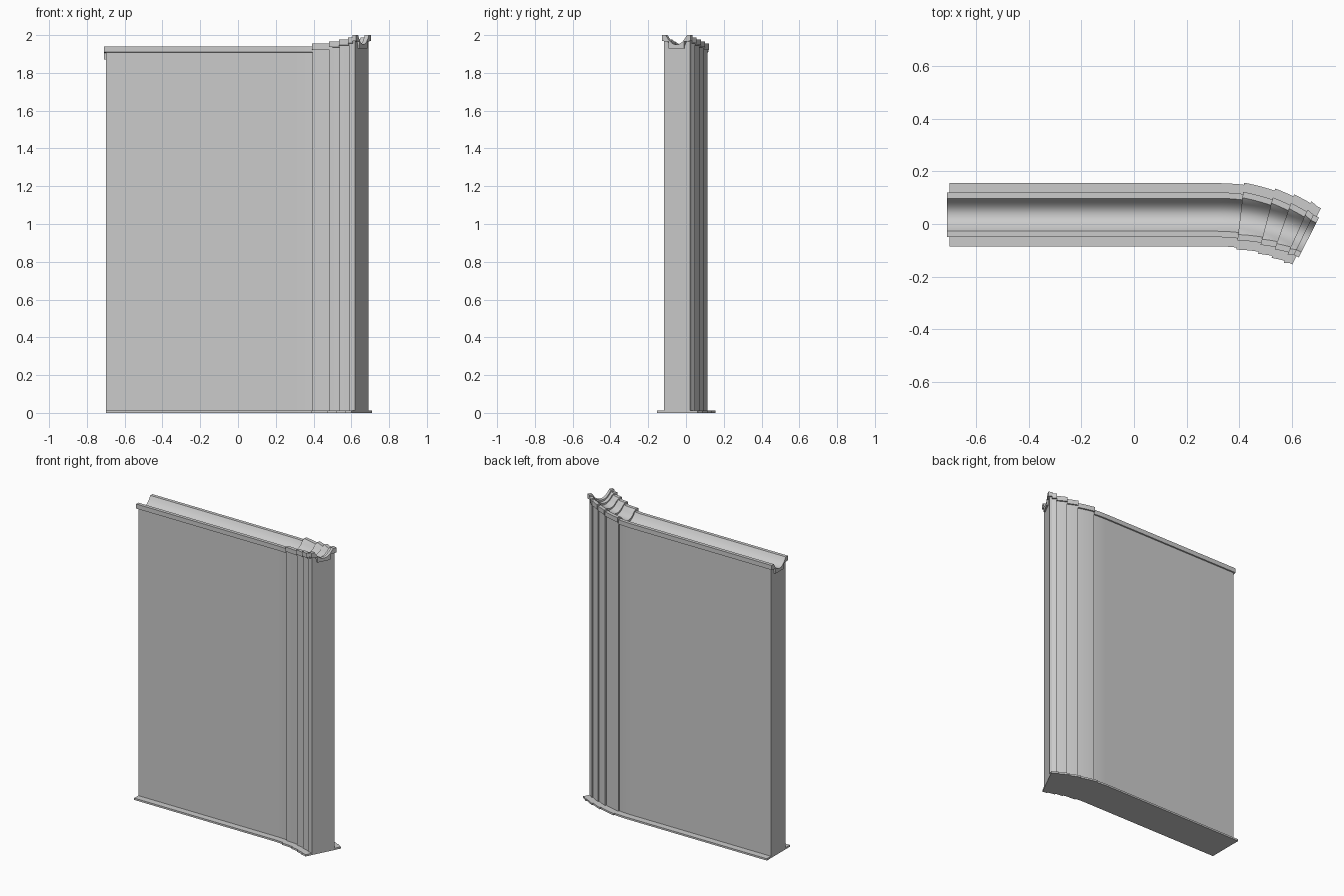
import bpy, bmesh, math

cube = bpy.data.objects.get("Cube")
if cube:
    bpy.data.objects.remove(cube, do_unlink=True)

grey = bpy.data.materials.new("stone grey")
grey.use_nodes = True
grey.diffuse_color = (0.6, 0.6, 0.6, 1)
grey.node_tree.nodes["Principled BSDF"].inputs["Base Color"].default_value = (0.6, 0.6, 0.6, 1)

BEND_X, MID_Y, RADIUS = 0.315, 0.035, 0.75
# Angles where each curved section starts, and its top height
JOINTS = [0, 6.8, 14.6, 19.5, 24.1, 26.0, 27]
TOPS = [1.94, 1.955, 1.967, 1.977, 1.988, 2.0]
FLARE = 0.008


def stations(left, overrun):
    """Path points: x, y, heading, side flare and top height."""
    result = [(left, MID_Y, 0, 0, TOPS[0])]
    for i, top in enumerate(TOPS):
        a0, a1 = JOINTS[i], JOINTS[i + 1]
        for k in range(7):
            t = k / 6
            a = math.radians(a0 + (a1 - a0) * t)
            flare = FLARE * (1 - t) if 0 < i < 5 else 0
            result.append((BEND_X + RADIUS * math.sin(a),
                           MID_Y - RADIUS * (1 - math.cos(a)), a, flare, top))
    x, y, a, flare, top = result[-1]
    if overrun:
        result.append((x + overrun * math.cos(a), y - overrun * math.sin(a), a, 0, top))
    return result


def sweep(name, profile, left, overrun=0):
    """Sweep (side, height, hangs_from_top) points along the bent path."""
    bm = bmesh.new()
    rings = []
    for x, y, a, flare, top in stations(left, overrun):
        ring = []
        for u, z, hangs in profile:
            s = u + math.copysign(flare, u) if abs(u) > 0.06 else u
            ring.append(bm.verts.new((x + s * math.sin(a), y + s * math.cos(a),
                                      z + top if hangs else z)))
        rings.append(ring)
    n = len(profile)
    for r0, r1 in zip(rings, rings[1:]):
        for j in range(n):
            k = (j + 1) % n
            bm.faces.new((r0[j], r0[k], r1[k], r1[j]))
    bm.faces.new(rings[0])
    bm.faces.new(rings[-1])
    bmesh.ops.dissolve_degenerate(bm, dist=0.00001, edges=bm.edges[:])
    bmesh.ops.recalc_face_normals(bm, faces=bm.faces[:])
    mesh = bpy.data.meshes.new(name)
    bm.to_mesh(mesh)
    bm.free()
    mesh.materials.append(grey)
    obj = bpy.data.objects.new(name, mesh)
    bpy.context.collection.objects.link(obj)
    bpy.ops.object.select_all(action='DESELECT')
    obj.select_set(True)
    bpy.context.view_layer.objects.active = obj
    bpy.ops.object.shade_smooth_by_angle(angle=math.radians(25))
    return obj


def mirrored(half):
    """Close a half profile that runs from the top middle to the bottom."""
    return half + [(-u, z, h) for u, z, h in reversed(half) if u > 0]


# Flat footing slab
sweep("footing", mirrored([(0.12, 0.012, False), (0.12, 0, False)]), -0.70)

# Wall body, hollowed at the top under the coping
sweep("wall", mirrored([(0, -0.06, True), (0.045, -0.055, True), (0.06, -0.025, True),
                        (0.077, -0.025, True), (0.077, 0.012, False)]), -0.70)

# Coping with a hollow channel, raised lips and a narrow rail beneath
channel = []
for k in range(9):
    t = k / 8
    channel.append((0.0625 * t, -0.05 + 0.05 * t ** 2.2, True))
coping = channel + [(0.085, 0, True), (0.085, -0.03, True), (0.06, -0.035, True),
                    (0.045, -0.035, True), (0.045, -0.07, True)]
sweep("coping", mirrored(coping), -0.71, 0.01)
